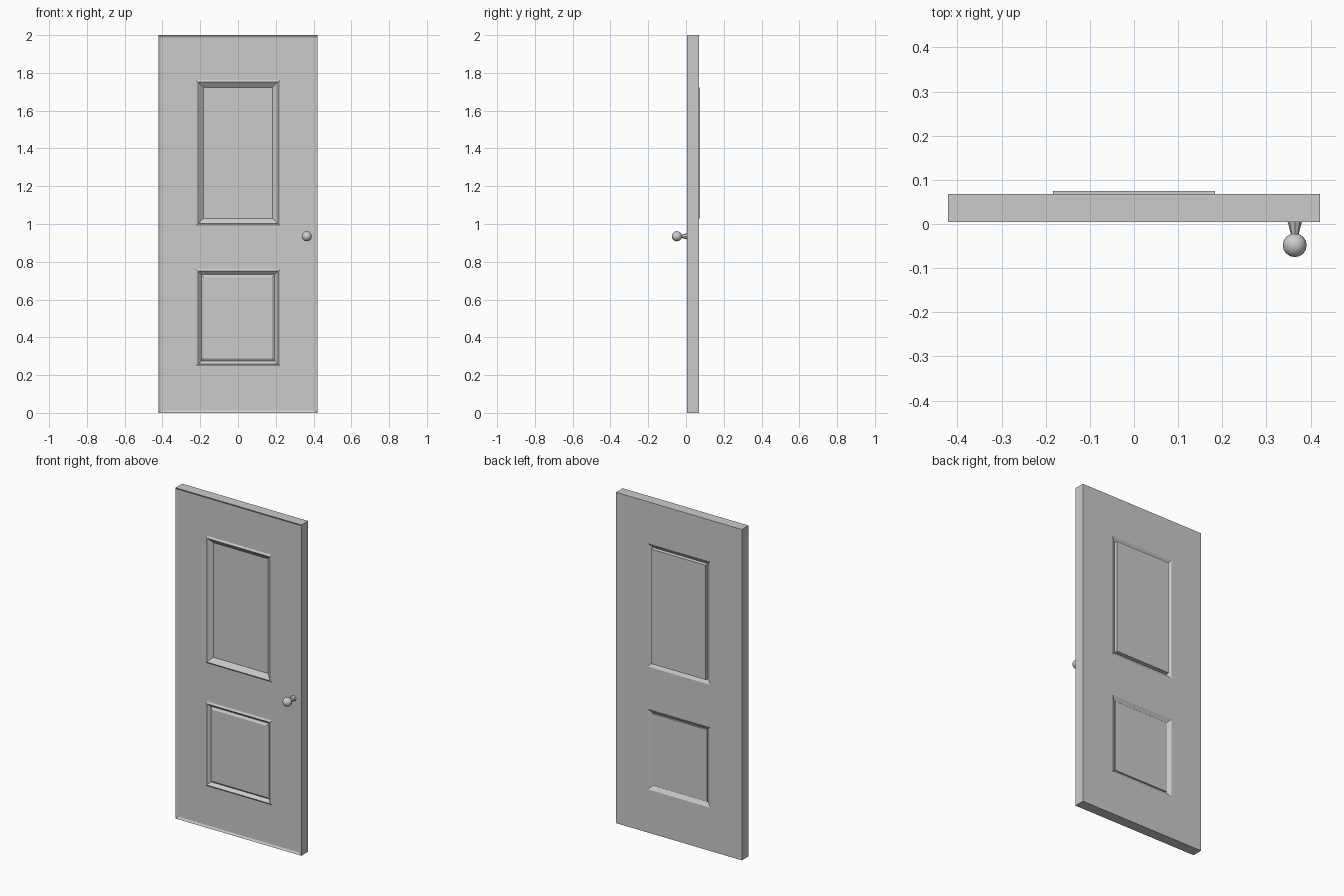
import bpy, bmesh, math

if "Cube" in bpy.data.objects:
    bpy.data.objects.remove(bpy.data.objects["Cube"])

W, H = 0.421, 2.0                 # half width and height of the slab
FRONT, FACE, BACK = 0.004, 0.011, 0.068
PANEL_X = 0.183
PANELS = {"upper": (1.03, 1.723), "lower": (0.287, 0.722)}


def rect(x, z0, z1, y, grow=0.0):
    x, z0, z1 = x + grow, z0 - grow, z1 + grow
    return [(-x, y, z0), (x, y, z0), (x, y, z1), (-x, y, z1)]


def add_face(bm, pts, flip=False):
    bm.faces.new([bm.verts.new(p) for p in (reversed(pts) if flip else pts)])


def rings(bm, loops, flip=False, cap=False):
    """Join nested rectangles, outer to inner, as seen from the front."""
    for a, b in zip(loops, loops[1:]):
        for i in range(4):
            j = (i + 1) % 4
            add_face(bm, [a[i], a[j], b[j], b[i]], flip)
    if cap:
        add_face(bm, loops[-1], flip)


def plate(bm, y, x, z0, z1, grow, flip=False):
    """Flat face with two rectangular openings for the panels."""
    hx = PANEL_X + grow
    xs = [-x, -hx, hx, x]
    (a, b), (c, d) = PANELS["lower"], PANELS["upper"]
    zs = [z0, a - grow, b + grow, c - grow, d + grow, z1]
    for i in range(3):
        for k in range(5):
            if i == 1 and k in (1, 3):
                continue
            add_face(bm, [(xs[i], y, zs[k]), (xs[i + 1], y, zs[k]),
                          (xs[i + 1], y, zs[k + 1]), (xs[i], y, zs[k + 1])], flip)


def finish(bm, name):
    bmesh.ops.remove_doubles(bm, verts=bm.verts, dist=1e-5)
    me = bpy.data.meshes.new(name)
    bm.to_mesh(me)
    bm.free()
    ob = bpy.data.objects.new(name, me)
    bpy.context.collection.objects.link(ob)
    return ob


# Slab: outer edges, raised front rim, front and back faces
RIM = 0.012
F_GROW, B_GROW = 0.039, 0.026
bm = bmesh.new()
rings(bm, [rect(W, 0, H, BACK), rect(W, 0, H, FRONT), rect(W, 0, H, FACE, -RIM)])
plate(bm, FACE, W - RIM, RIM, H - RIM, F_GROW)
plate(bm, BACK, W, 0, H, B_GROW, True)
finish(bm, "door_slab")

# Panels with front moulding and back groove: (offset from panel edge, y)
FRONT_PROFILE = {
    "upper": [(F_GROW, FACE), (0.028, FRONT), (0.0, 0.026)],
    "lower": [(F_GROW, FACE), (0.028, FRONT), (0.011, 0.020), (-0.002, 0.011)],
}
BACK_PROFILE = {
    "upper": [(B_GROW, BACK), (0.001, 0.052), (0.0, 0.075)],
    "lower": [(B_GROW, BACK), (0.001, 0.052), (0.0, 0.060)],
}
for part, (z0, z1) in PANELS.items():
    bm = bmesh.new()
    for profile, flip in ((FRONT_PROFILE, False), (BACK_PROFILE, True)):
        rings(bm, [rect(PANEL_X, z0, z1, y, g) for g, y in profile[part]], flip, True)
    finish(bm, part + "_panel")

# Knob: tapered stem and ball
KX, KZ = 0.364, 0.935
bpy.ops.mesh.primitive_cone_add(vertices=8, radius1=0.007, radius2=0.018, depth=0.042,
                                location=(KX, -0.009, KZ), rotation=(-math.pi / 2, 0, 0))
bpy.context.object.name = "knob_stem"
bpy.ops.mesh.primitive_uv_sphere_add(segments=12, ring_count=8, radius=0.027,
                                     location=(KX, -0.048, KZ), rotation=(math.pi / 2, 0, 0))
bpy.context.object.name = "knob_ball"
bpy.ops.object.shade_smooth()
